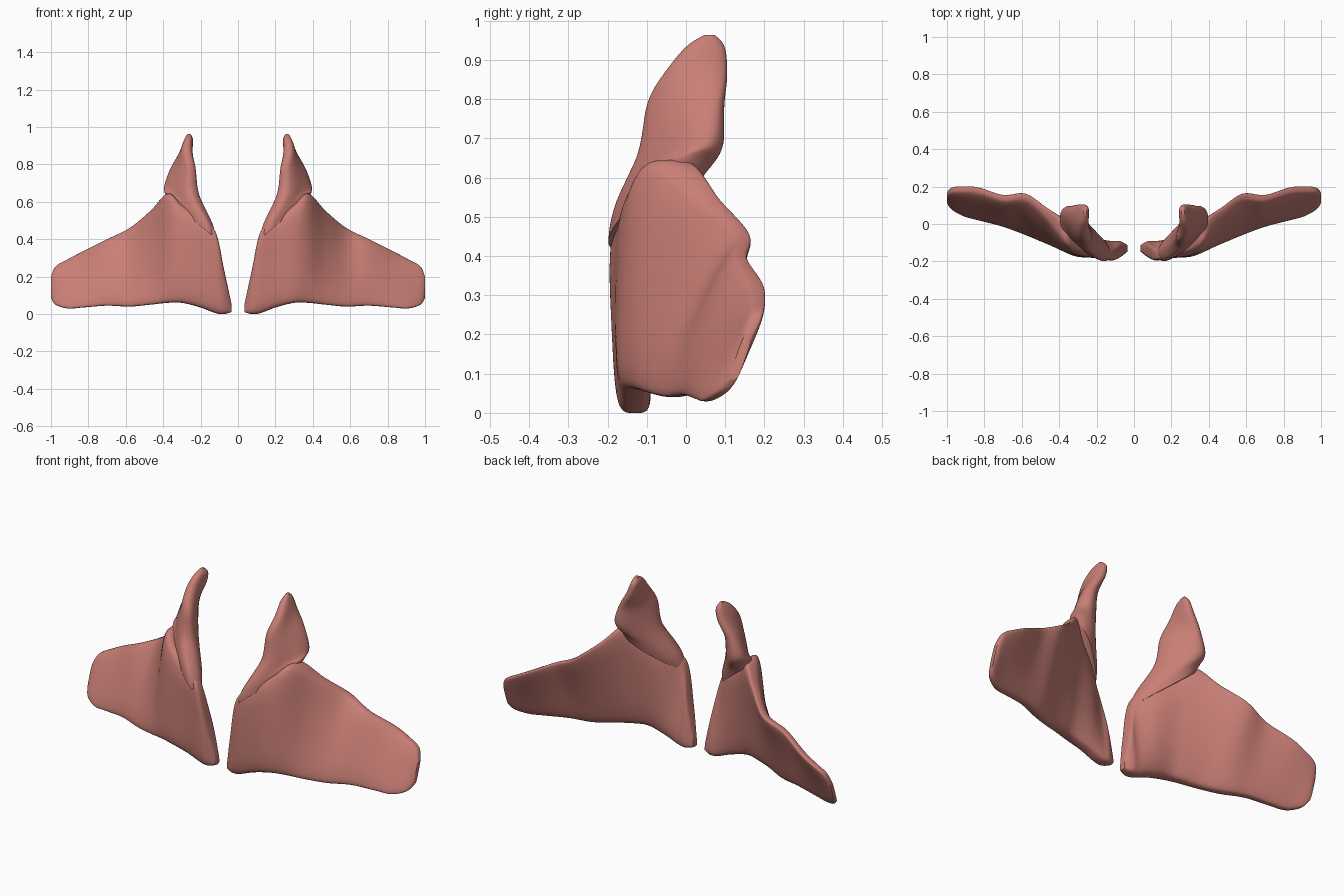
import bpy
import bmesh
from math import sin, cos, pi, radians, copysign

default_cube = bpy.data.objects.get("Cube")
if default_cube:
    bpy.data.objects.remove(default_cube, do_unlink=True)

RING_POINTS = 48
STEPS = 6

# Single flesh pink material
pink = bpy.data.materials.new("flesh pink")
pink.use_nodes = True
pink.diffuse_color = (0.58, 0.21, 0.18, 1)
pink.node_tree.nodes["Principled BSDF"].inputs["Base Color"].default_value = pink.diffuse_color


def spline(stations):
    """Resample a list of stations with a smooth interpolating curve."""
    result = []
    last = len(stations) - 1
    for i in range(last):
        before, start = stations[max(i - 1, 0)], stations[i]
        end, after = stations[i + 1], stations[min(i + 2, last)]
        for step in range(STEPS):
            t = step / STEPS
            result.append([
                b + t * (c - a) / 2
                + t * t * (2 * a - 5 * b + 4 * c - d) / 2
                + t ** 3 * (3 * b - a - 3 * c + d) / 2
                for a, b, c, d in zip(before, start, end, after)])
    result.append(list(stations[last]))
    return result


def rounded(angle, power):
    """Point on a unit superellipse; a low power gives a boxier outline."""
    def shape(value):
        return copysign(abs(value) ** power, value)
    return shape(cos(angle)), shape(sin(angle))


def wing_point(station, angle):
    x, low, high, y_low, y_high, thick_low, thick_high, bulge = station
    across, up = rounded(angle, 0.5)
    blend = (up + 1) / 2
    y = y_low + (y_high - y_low) * blend + bulge * (1 - up * up)
    thickness = thick_low + (thick_high - thick_low) * blend
    return x, y + across * thickness / 2, low + (high - low) * blend


def horn_point(station, angle):
    x, y, z, turn, length, width, slope = station
    along, across = rounded(angle, 0.8)
    along, across, turn = along * length, across * width, radians(turn)
    dx = along * cos(turn) - across * sin(turn)
    dy = along * sin(turn) + across * cos(turn)
    return x + dx, y + dy, z + slope * dx


def loft(name, stations, point, side):
    """Skin closed rings through the stations, mirrored by the side sign."""
    bm = bmesh.new()
    rings = []
    for station in spline(stations):
        ring = []
        for k in range(RING_POINTS):
            x, y, z = point(station, 2 * pi * k / RING_POINTS)
            ring.append(bm.verts.new((side * x, y, z)))
        rings.append(ring)
    for near, far in zip(rings, rings[1:]):
        for k in range(RING_POINTS):
            n = (k + 1) % RING_POINTS
            bm.faces.new((near[k], near[n], far[n], far[k]))
    bm.faces.new(rings[0])
    bm.faces.new(rings[-1])
    bmesh.ops.recalc_face_normals(bm, faces=bm.faces)
    mesh = bpy.data.meshes.new(name)
    bm.to_mesh(mesh)
    bm.free()
    mesh.materials.append(pink)
    obj = bpy.data.objects.new(name, mesh)
    bpy.context.collection.objects.link(obj)
    bpy.ops.object.select_all(action="DESELECT")
    obj.select_set(True)
    bpy.context.view_layer.objects.active = obj
    bpy.ops.object.shade_smooth_by_angle(angle=radians(50))


# Wing: x, bottom, top, y at bottom, y at top, thickness at bottom and top, bulge
WING = [
    (.036, .01, .06, -.13, -.13, .04, .03, 0),
    (.075, 0, .24, -.13, -.145, .09, .07, 0),
    (.12, .005, .44, -.13, -.165, .1, .07, 0),
    (.2, .035, .51, -.13, -.125, .1, .12, 0),
    (.3, .06, .585, -.13, -.085, .1, .16, 0),
    (.375, .06, .645, -.11, -.035, .095, .17, 0),
    (.47, .05, .55, -.08, .06, .08, .1, -.005),
    (.58, .04, .46, -.035, .145, .08, .07, -.015),
    (.7, .045, .4, .005, .14, .065, .06, -.01),
    (.83, .035, .335, .035, .18, .055, .06, -.01),
    (.91, .03, .293, .055, .187, .05, .055, -.005),
    (.975, .05, .255, .09, .182, .045, .045, 0),
    (1, .085, .2, .12, .16, .025, .025, 0),
]

# Horn: centre x, y, z, turn in degrees, half length, half width, slope
HORN = [
    (.25, -.085, .51, 40, .155, .055, .8),
    (.265, -.065, .57, 42, .16, .06, .7),
    (.3, -.015, .67, 54, .125, .055, .3),
    (.292, 0, .79, 64, .105, .042, 0),
    (.275, .03, .88, 88, .075, .032, 0),
    (.264, .05, .935, 96, .048, .022, 0),
    (.262, .06, .963, 96, .014, .008, 0),
]

for label, sign in (("left", 1), ("right", -1)):
    loft(label + "_wing", WING, wing_point, sign)
    loft(label + "_horn", HORN, horn_point, sign)
